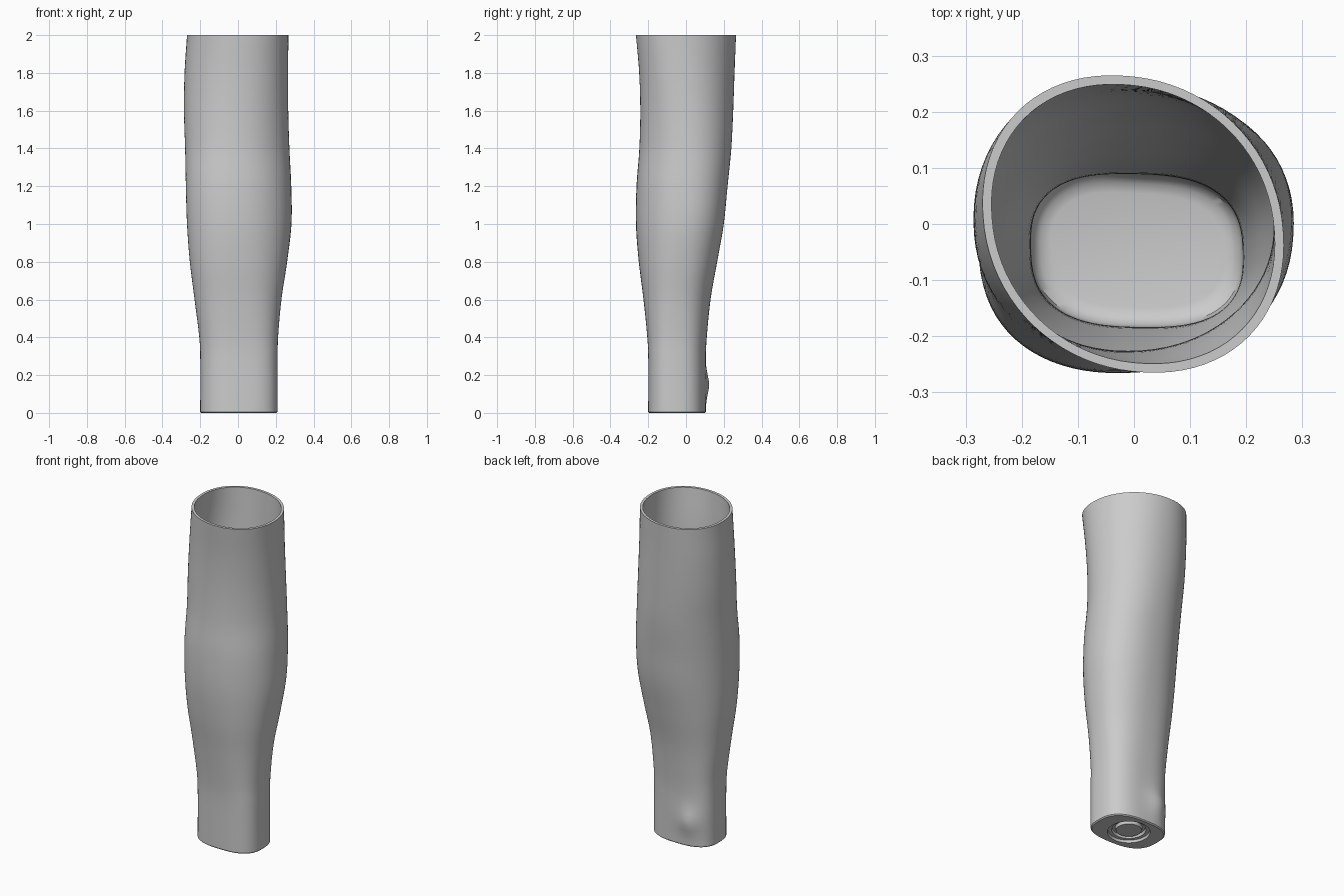
import bpy, bmesh
from math import sin, cos, pi, exp, copysign

if "Cube" in bpy.data.objects:
    bpy.data.objects.remove(bpy.data.objects["Cube"])

SIDES, STEPS = 80, 60
WALL, FLOOR = 0.016, 0.06

# Cross-sections: height, left, right, front, back, squareness, twist
SECTIONS = [
    (0.0, -.2, .21, -.2, .105, 2.7, -.06),
    (0.3, -.2, .21, -.2, .105, 2.7, -.06),
    (0.4, -.205, .212, -.205, .11, 2.6, -.04),
    (0.6, -.23, .23, -.225, .13, 2.4, 0),
    (0.8, -.255, .26, -.25, .165, 2.3, .06),
    (1.0, -.27, .283, -.265, .2, 2.2, .1),
    (1.2, -.276, .282, -.262, .22, 2.2, .1),
    (1.4, -.28, .272, -.247, .24, 2.1, .06),
    (1.6, -.286, .266, -.242, .25, 2.1, 0),
    (1.8, -.283, .265, -.248, .257, 2.1, -.07),
    (2.0, -.27, .267, -.265, .265, 2.1, -.13),
]


def section_at(z):
    """Smoothly blended section values at a height."""
    last = len(SECTIONS) - 1
    i = max(k for k in range(last) if SECTIONS[k][0] <= z)
    a, b = SECTIONS[i], SECTIONS[i + 1]
    before, after = SECTIONS[max(i - 1, 0)], SECTIONS[min(i + 2, last)]
    span = b[0] - a[0]
    t = (z - a[0]) / span
    out = []
    for k in range(1, len(a)):
        m0 = (b[k] - before[k]) / (b[0] - before[0]) * span
        m1 = (after[k] - a[k]) / (after[0] - a[0]) * span
        c, d = b[k] - a[k], m0 + m1
        out.append(a[k] + t * (m0 + t * (3 * c - d - m0 + t * (d - 2 * c))))
    return out


def power(v, n):
    return copysign(abs(v) ** (2 / n), v)


def limb_ring(z, inset=0.0, height=None):
    """Rounded outline at a height, with the ankle knob on the back."""
    x0, x1, y0, y1, n, twist = section_at(z)
    cx, cy = (x0 + x1) / 2, (y0 + y1) / 2
    hx, hy = (x1 - x0) / 2 - inset, (y1 - y0) / 2 - inset
    ring = []
    for k in range(SIDES):
        t = 2 * pi * k / SIDES
        x, y = cx + hx * power(cos(t), n), cy + hy * power(sin(t + twist), n)
        if y > cy:
            knob = exp(-((x + .09) / .07) ** 2 - ((z - .15) / .075) ** 2)
            y += .022 * knob
        ring.append((x, y, z if height is None else height))
    return ring


def round_ring(radius, z):
    return [(radius * cos(2 * pi * k / SIDES),
             -.045 + radius * sin(2 * pi * k / SIDES), z) for k in range(SIDES)]


# Underside: round socket with a stepped groove
rings = [round_ring(r, z) for r, z in
         ((.07, .012), (.075, .03), (.09, .03), (.095, .015), (.115, .015), (.118, 0))]
# Outer skin from sole to rim
rings += [limb_ring(0, .006), limb_ring(.006)]
rings += [limb_ring(2 * k / STEPS) for k in range(1, STEPS + 1)]
# Inner skin from rim down to the rounded floor
rings += [limb_ring(2 * k / STEPS, WALL) for k in range(STEPS, 2, -1)]
rings += [limb_ring(FLOOR, WALL + .035 * (1 - cos(a)), FLOOR + .035 * (1 - sin(a)))
          for a in (pi / 6, pi / 3, pi / 2)]

bm = bmesh.new()
loops = [[bm.verts.new(p) for p in ring] for ring in rings]
for low, high in zip(loops, loops[1:]):
    for k in range(SIDES):
        j = (k + 1) % SIDES
        bm.faces.new((low[k], low[j], high[j], high[k]))
bm.faces.new(loops[0])
bm.faces.new(loops[-1])
bmesh.ops.recalc_face_normals(bm, faces=bm.faces)
mesh = bpy.data.meshes.new("limb_sleeve")
bm.to_mesh(mesh)
bm.free()

# Plain grey finish
grey = bpy.data.materials.new("light_grey")
grey.use_nodes = True
colour = (.6, .6, .6, 1)
grey.diffuse_color = colour
grey.node_tree.nodes["Principled BSDF"].inputs["Base Color"].default_value = colour
mesh.materials.append(grey)

sleeve = bpy.data.objects.new("limb_sleeve", mesh)
bpy.context.collection.objects.link(sleeve)
bpy.context.view_layer.objects.active = sleeve
sleeve.select_set(True)
bpy.ops.object.shade_smooth_by_angle(angle=.6)
